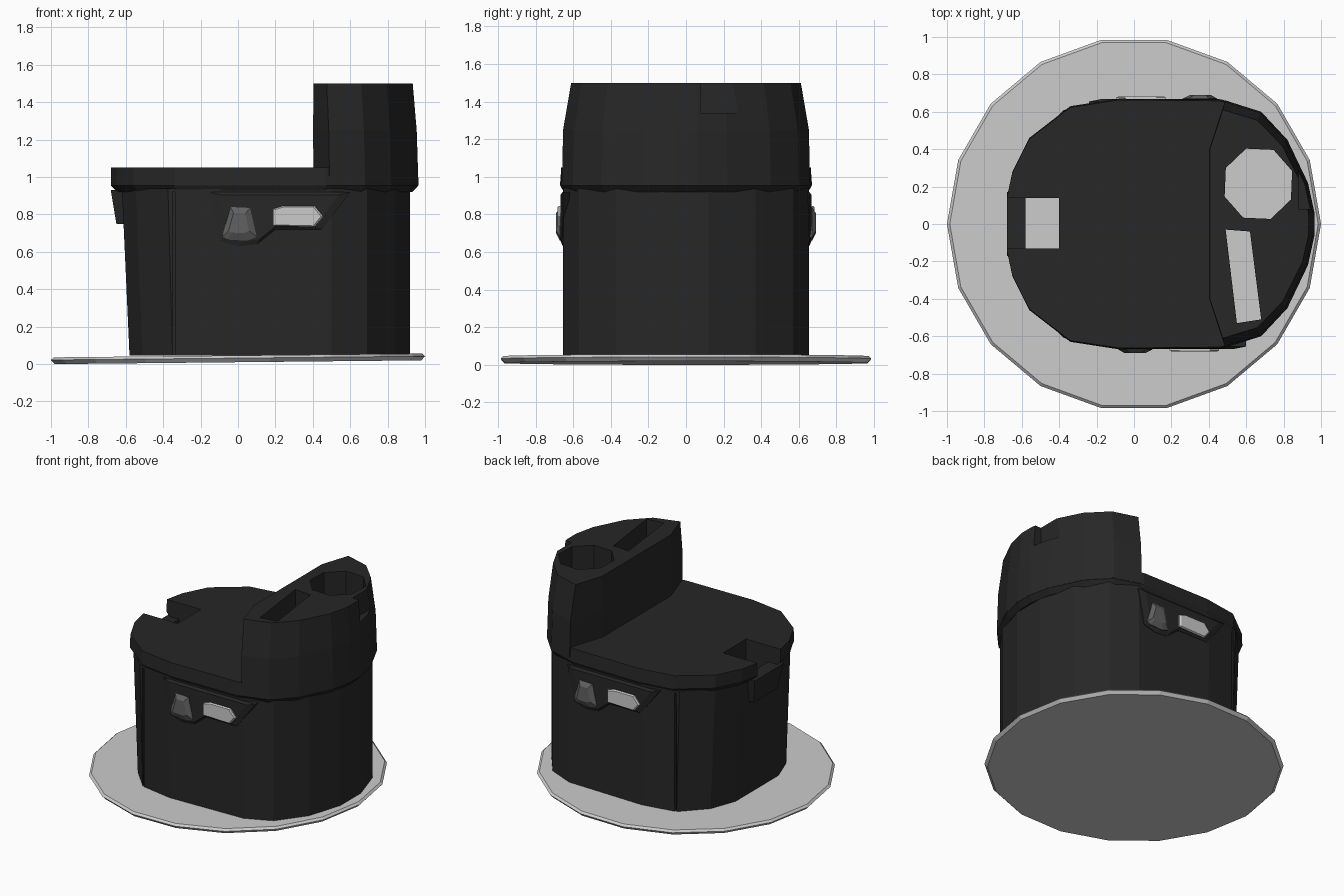
import bpy, bmesh, math
from mathutils import Matrix

if "Cube" in bpy.data.objects:
    bpy.data.objects.remove(bpy.data.objects["Cube"])


def material(name, v):
    m = bpy.data.materials.new(name)
    m.diffuse_color = (v, v, v, 1)
    m.use_nodes = True
    m.node_tree.nodes["Principled BSDF"].inputs["Base Color"].default_value = m.diffuse_color
    return m


BLACK = material("black_plastic", 0.02)
DARK = material("dark_grey", 0.12)


def loft(name, rings, mat=None):
    """Closed solid through rings of equal point count."""
    bm = bmesh.new()
    loops = [[bm.verts.new(p) for p in r] for r in rings]
    n = len(loops[0])
    for a, b in zip(loops, loops[1:]):
        for i in range(n):
            j = (i + 1) % n
            bm.faces.new((a[i], a[j], b[j], b[i]))
    bm.faces.new(loops[0][::-1])
    bm.faces.new(loops[-1])
    bmesh.ops.recalc_face_normals(bm, faces=bm.faces)
    me = bpy.data.meshes.new(name)
    bm.to_mesh(me)
    bm.free()
    ob = bpy.data.objects.new(name, me)
    bpy.context.collection.objects.link(ob)
    if mat:
        me.materials.append(mat)
    return ob


def mirrored(half):
    return half + [(x, -y) for x, y in reversed(half)]


def ring(plan, z, sy=1.0, left=1.0, right=1.0):
    return [(x * (left if x < 0 else right), y * sy, z) for x, y in plan]


def prism(name, plan, z0, z1, mat=None):
    return loft(name, [ring(plan, z0), ring(plan, z1)], mat)


def rect(x0, x1, y0, y1):
    return [(x0, y0), (x1, y0), (x1, y1), (x0, y1)]


def cut(ob, *cutters):
    bpy.context.view_layer.objects.active = ob
    for c in cutters:
        m = ob.modifiers.new("cut", "BOOLEAN")
        m.operation, m.solver, m.object = "DIFFERENCE", "EXACT", c
        bpy.ops.object.modifier_apply(modifier=m.name)


# Slightly tilted round base plate
def disc(r, z):
    return [(r * math.cos(2 * math.pi * i / 18), r * math.sin(2 * math.pi * i / 18),
             z + 0.01 + 0.01 * math.cos(2 * math.pi * i / 18)) for i in range(18)]


loft("base_plate", [disc(0.98, 0), disc(1.0, 0.022), disc(0.985, 0.036)])

# Main body
body_plan = mirrored([(-0.58, 0.25), (-0.51, 0.44), (-0.35, 0.61), (-0.1, 0.655),
                      (0.5, 0.65), (0.69, 0.57), (0.84, 0.37), (0.92, 0.12)])
body = loft("body", [ring(body_plan, 0.045), ring(body_plan, 0.94, left=1.07)], BLACK)

# Lid with an overhanging rim
lid_plan = mirrored([(-0.68, 0.14), (-0.65, 0.28), (-0.56, 0.46), (-0.34, 0.63),
                     (-0.08, 0.67), (0.47, 0.665), (0.68, 0.6), (0.82, 0.45),
                     (0.93, 0.22), (0.965, 0.06)])
lid = loft("lid", [ring(lid_plan, 0.92, 0.97, 0.95, 0.965), ring(lid_plan, 0.955),
                   ring(lid_plan, 1.05, 0.99, 1, 0.985)], BLACK)

# Tower on the right side
tower_plan = mirrored([(0.405, 0.4), (0.49, 0.66), (0.68, 0.6), (0.82, 0.45),
                       (0.93, 0.22), (0.965, 0.06)])
tower = loft("tower", [ring(tower_plan, 0.96), ring(tower_plan, 1.25, 0.99, 1, 0.99),
                       [(x if x < 0.45 else x * 0.968, y * (1 if x < 0.45 else 0.925), 1.5)
                        for x, y, _ in ring(tower_plan, 0)]], BLACK)

# Lip hanging below the notch
lip_plan = rect(-0.68, -0.57, -0.17, 0.17)
spout = loft("front_lip", [ring(rect(-0.65, -0.57, -0.14, 0.14), 0.75),
                           ring(lip_plan, 0.93)], BLACK)

# Cutters: round well, slot, notch, shaft, tower side step, seams
well = prism("well_cutter", [(0.665 + 0.192 * math.cos(math.radians(a)),
                              0.215 + 0.2 * math.sin(math.radians(a)))
                             for a in range(20, 380, 45)], 0.02, 1.7)
slot = prism("slot_cutter", [(0.49, -0.03), (0.62, -0.04), (0.68, -0.51), (0.55, -0.53)], 0.02, 1.7)
notch = prism("notch_cutter", rect(-0.8, -0.4, -0.13, 0.14), 0.93, 1.3)
shaft = prism("shaft_cutter", rect(-0.58, -0.4, -0.13, 0.14), 0.02, 1.3)
step = prism("step_cutter", [(0.88, 0.08), (1.1, 0.08), (1.1, 0.6), (0.8, 0.52),
                             (0.8, 0.44), (0.88, 0.33)], 1.34, 1.7)
seams = [prism("seam_cutter", rect(-0.35, -0.337, min(s * 0.57, s * 0.8), max(s * 0.57, s * 0.8)),
               0.0, 0.92) for s in (-1, 1)]
cut(body, well, slot, shaft, notch, *seams)
cut(lid, well, slot, shaft, notch)
cut(tower, well, slot, step)
cut(spout, shaft)
for c in [well, slot, notch, shaft, step] + seams:
    bpy.data.objects.remove(c, do_unlink=True)


# Controls on the front, repeated on the back by a half turn
def side(points, y, cx=0.0, cz=0.0, s=1.0):
    return [(cx + (x - cx) * s, y, cz + (z - cz) * s) for x, z in points]


panel = [(-0.15, 0.92), (-0.1, 0.66), (0.0, 0.63), (0.1, 0.64), (0.2, 0.72),
         (0.45, 0.72), (0.6, 0.92)]
knob = [(-0.085, 0.68), (-0.04, 0.84), (0.065, 0.835), (0.1, 0.68), (0.05, 0.66), (-0.06, 0.665)]
bar = [(0.19, 0.74), (0.41, 0.735), (0.455, 0.79), (0.41, 0.845), (0.24, 0.845), (0.19, 0.83)]
turn = (Matrix.Translation((0.18, 0, 0)) @ Matrix.Rotation(math.pi, 4, "Z")
        @ Matrix.Translation((-0.18, 0, 0)))
for tag in ("front", "back"):
    parts = [
        loft(tag + "_control_panel", [side(panel, -0.62), side(panel, -0.655),
                                      side(panel, -0.667, 0.2, 0.82, 0.85)], BLACK),
        loft(tag + "_knob", [side(knob, -0.64), side(knob, -0.67),
                             side(knob, -0.69, 0.0, 0.76, 0.6)], DARK),
        loft(tag + "_button", [side(bar, -0.64), side(bar, -0.675),
                               side(bar, -0.682, 0.32, 0.79, 0.92)]),
    ]
    if tag == "back":
        for p in parts:
            p.data.transform(turn)
